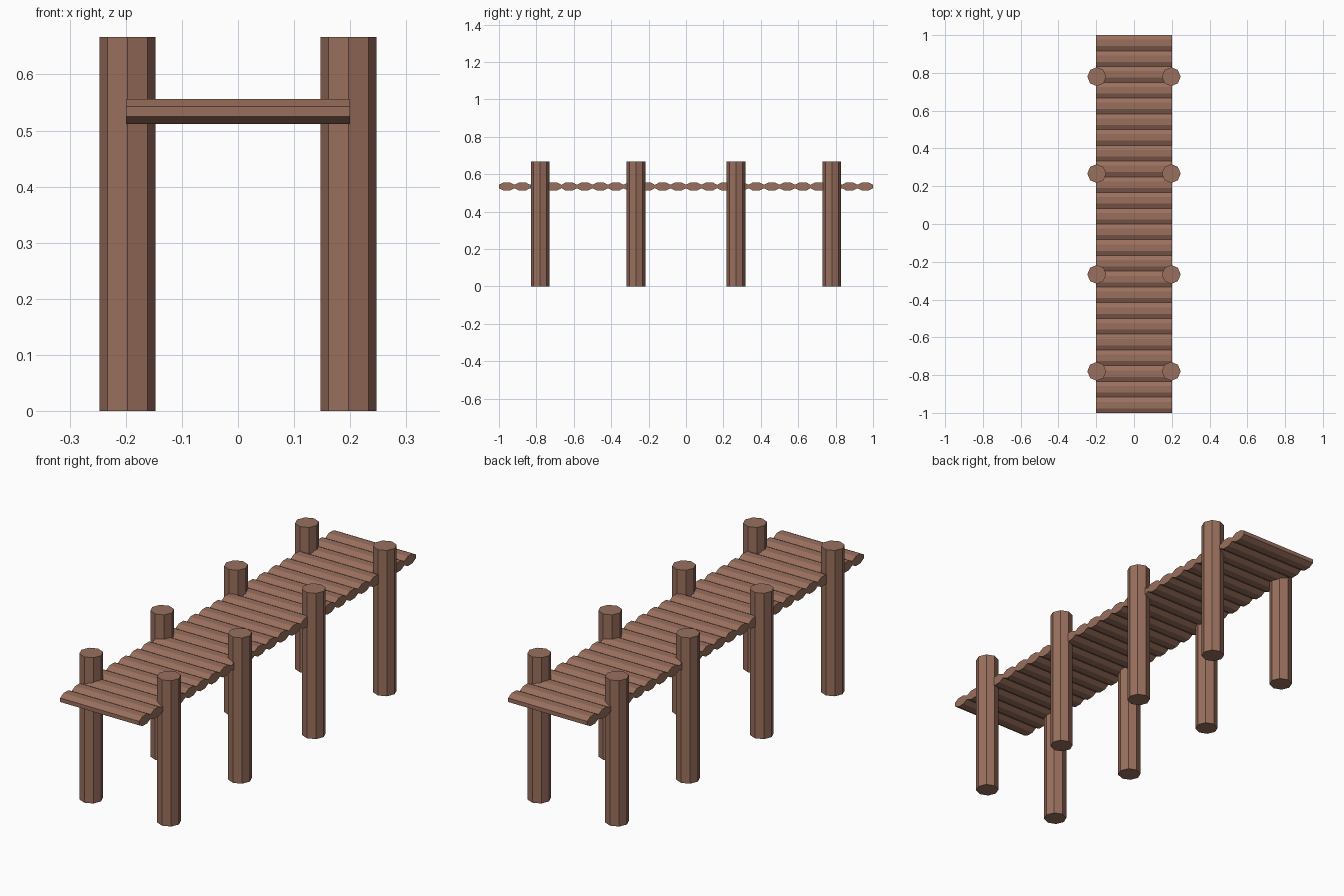
import bpy, math

if "Cube" in bpy.data.objects:
    bpy.data.objects.remove(bpy.data.objects["Cube"])

wood = bpy.data.materials.new("brown_wood")
wood.diffuse_color = (0.32, 0.16, 0.11, 1)
wood.use_nodes = True
wood.node_tree.nodes["Principled BSDF"].inputs["Base Color"].default_value = wood.diffuse_color


def prism(name, ring, offset):
    """Closed prism from a ring of points, extruded along offset."""
    n = len(ring)
    verts = ring + [tuple(a + b for a, b in zip(p, offset)) for p in ring]
    faces = [tuple(range(n))[::-1], tuple(range(n, 2 * n))]
    faces += [(i, (i + 1) % n, n + (i + 1) % n, n + i) for i in range(n)]
    mesh = bpy.data.meshes.new(name)
    mesh.from_pydata(verts, [], faces)
    mesh.materials.append(wood)
    obj = bpy.data.objects.new(name, mesh)
    bpy.context.collection.objects.link(obj)
    return obj


def octagon(r1, r2, turn):
    angles = [turn + i * math.pi / 4 for i in range(8)]
    return [(r1 * math.cos(a), r2 * math.sin(a)) for a in angles]


# Posts: four pairs of upright eight-sided logs
for side in (-1, 1):
    for y in (-0.78, -0.267, 0.267, 0.78):
        ring = [(side * 0.197 + u, y + v, 0) for u, v in octagon(0.05, 0.05, 0)]
        prism("post", ring, (0, 0, 0.667))

# Deck: flattened eight-sided planks laid side by side
count, half_w, half_h = 24, 1 / 24, 0.022
c = math.cos(math.pi / 8)
for i in range(count):
    y = -1 + (2 * i + 1) * half_w
    ring = [(-0.2, y + u, 0.534 + v)
            for u, v in octagon(half_w / c, half_h / c, math.pi / 8)]
    prism("plank", ring, (0.4, 0, 0))
